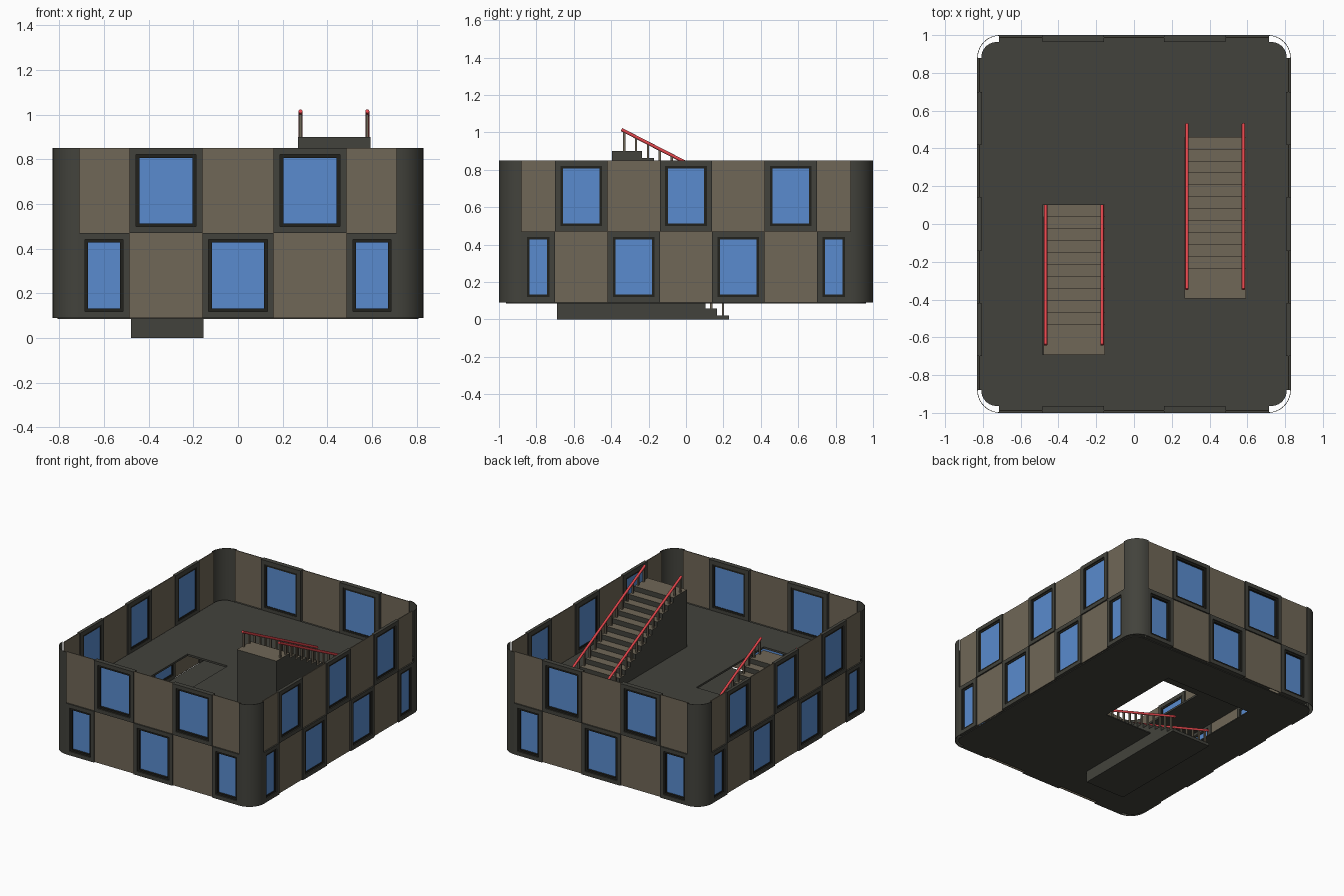
import bpy, bmesh, math
from mathutils import Matrix, Vector

if "Cube" in bpy.data.objects:
    bpy.data.objects.remove(bpy.data.objects["Cube"])


def material(name, color):
    m = bpy.data.materials.new(name)
    m.diffuse_color = (*color, 1)
    m.use_nodes = True
    m.node_tree.nodes["Principled BSDF"].inputs["Base Color"].default_value = m.diffuse_color
    return m


DARK = material("dark_concrete", (0.055, 0.055, 0.045))
BROWN = material("brown_panel", (0.16, 0.135, 0.095))
BLACK = material("window_seal", (0.015, 0.015, 0.012))
BLUE = material("glass_blue", (0.10, 0.26, 0.62))
RED = material("rail_red", (0.75, 0.06, 0.07))

HX, HY = 0.83, 1.0              # half sizes of the building
Z0, STOREY = 0.09, 0.38
RAD = 0.12                      # corner radius


def finish(name, bm, *mats):
    bmesh.ops.recalc_face_normals(bm, faces=bm.faces)
    me = bpy.data.meshes.new(name)
    bm.to_mesh(me)
    bm.free()
    for m in mats:
        me.materials.append(m)
    ob = bpy.data.objects.new(name, me)
    bpy.context.collection.objects.link(ob)
    return ob


def smooth(ob):
    bpy.ops.object.select_all(action='DESELECT')
    ob.select_set(True)
    bpy.context.view_layer.objects.active = ob
    bpy.ops.object.shade_smooth_by_angle(angle=math.radians(40))


def box(bm, lo, hi, xf=Matrix()):
    lo, hi = Vector(lo), Vector(hi)
    m = xf @ Matrix.Translation((lo + hi) / 2) @ Matrix.Diagonal((*(hi - lo), 1))
    bmesh.ops.create_cube(bm, size=1, matrix=m)


def ring(bm, u0, u1, z0, z1, w, d0, d1, xf):
    """Rectangular window surround of width w"""
    box(bm, (u0, d0, z0), (u0 + w, d1, z1), xf)
    box(bm, (u1 - w, d0, z0), (u1, d1, z1), xf)
    box(bm, (u0 + w, d0, z0), (u1 - w, d1, z0 + w), xf)
    box(bm, (u0 + w, d0, z1 - w), (u1 - w, d1, z1), xf)


# Facades: alternating windows and panels on four sides, two storeys
FRONT = [-0.715, -0.485, -0.16, 0.16, 0.485, 0.715]
SIDE = [-0.88, -0.70, -0.42, -0.14, 0.14, 0.42, 0.70, 0.88]
sides = [("front", 0, HY, FRONT, 0.036), ("right", 90, HX, SIDE, 0.024),
         ("back", 180, HY, FRONT, 0.036), ("left", 270, HX, SIDE, 0.024)]
for name, ang, dist, cuts, depth in sides:
    # local frame: x along the wall, y = 0 on the outer face, +y inward
    xf = Matrix.Rotation(math.radians(ang), 4, 'Z') @ Matrix.Translation((0, -dist, 0))
    frames, seals, glass, panels = (bmesh.new() for _ in range(4))
    for level in range(2):
        a, b = Z0 + level * STOREY, Z0 + (level + 1) * STOREY
        for i, (u0, u1) in enumerate(zip(cuts, cuts[1:])):
            if (i + level) % 2 == 0:
                ring(frames, u0, u1, a, b, 0.029, 0, depth, xf)
                ring(seals, u0 + 0.029, u1 - 0.029, a + 0.029, b - 0.029,
                     0.014, 0.008, depth - 0.002, xf)
                box(glass, (u0 + 0.041, depth - 0.012, a + 0.041),
                    (u1 - 0.041, depth - 0.006, b - 0.041), xf)
            else:
                box(panels, (u0, 0.010, a), (u1, 0.016, b), xf)
    finish(name + "_window_frames", frames, DARK)
    finish(name + "_window_seals", seals, BLACK)
    finish(name + "_window_glass", glass, BLUE)
    finish(name + "_wall_panels", panels, BROWN)


def arc(cx, cy, r, start, n=10):
    return [(cx + r * math.cos(math.radians(start + 90 * k / n)),
             cy + r * math.sin(math.radians(start + 90 * k / n))) for k in range(n + 1)]


# Rounded wall corners, thin shells
corners = [(1, 1, 0), (-1, 1, 90), (-1, -1, 180), (1, -1, 270)]
for level in range(2):
    bm = bmesh.new()
    a, b = Z0 + level * STOREY, Z0 + (level + 1) * STOREY
    for sx, sy, st in corners:
        c = (sx * (HX - RAD), sy * (HY - RAD))
        loops = [[bm.verts.new((x, y, z)) for x, y in arc(*c, r, st)]
                 for r, z in ((RAD, a), (RAD, b), (RAD - 0.003, b), (RAD - 0.003, a))]
        for p, q in zip(loops, loops[1:] + loops[:1]):
            for k in range(len(p) - 1):
                bm.faces.new((p[k], p[k + 1], q[k + 1], q[k]))
        bm.faces.new([l[0] for l in loops])
        bm.faces.new([l[-1] for l in loops])
    smooth(finish(("lower", "upper")[level] + "_wall_corners", bm, DARK))


# Thin floor slabs with a stair opening
def slab(name, z, thick, hole):
    bm = bmesh.new()
    hx, hy, r = 0.808, 0.963, 0.08
    outline = [p for sx, sy, st in corners
               for p in arc(sx * (hx - r), sy * (hy - r), r, st)]
    x0, x1, y0, y1 = hole
    edges = []
    for pts in (outline, [(x0, y0), (x1, y0), (x1, y1), (x0, y1)]):
        vs = [bm.verts.new((x, y, z)) for x, y in pts]
        edges += [bm.edges.new((v, w)) for v, w in zip(vs, vs[1:] + vs[:1])]
    bmesh.ops.triangle_fill(bm, edges=edges, use_beauty=True, normal=(0, 0, 1))
    ret = bmesh.ops.extrude_face_region(bm, geom=bm.faces[:], use_keep_orig=True)
    bmesh.ops.translate(bm, vec=(0, 0, thick),
                        verts=[g for g in ret["geom"] if isinstance(g, bmesh.types.BMVert)])
    smooth(finish(name, bm, DARK))


slab("lower_floor", Z0 - 0.005, 0.008, (-0.48, 0.24, -0.01, 0.65))
slab("upper_floor", Z0 + STOREY - 0.008, 0.014, (-0.485, -0.155, -0.69, 0.10))

# Stairs: solid stepped block, climbing towards the front
N, PITCH, RISE, FIRST, LAND, W = 12, 0.0633, 0.0357, 0.022, 0.16, 0.325


def stair(name, x0, y_top, z0):
    y_foot = y_top + LAND + N * PITCH
    prof = [(y_top, z0), (y_foot, z0)]
    for k in range(N + 1):
        y, z = y_foot - k * PITCH, z0 + FIRST + k * RISE
        prof += [(y, z), (y - PITCH if k < N else y_top, z)]
    bm = bmesh.new()
    f = bm.faces.new([bm.verts.new((x0, y, z)) for y, z in prof])
    ret = bmesh.ops.extrude_face_region(bm, geom=[f], use_keep_orig=True)
    bmesh.ops.translate(bm, vec=(W, 0, 0),
                        verts=[g for g in ret["geom"] if isinstance(g, bmesh.types.BMVert)])
    bmesh.ops.recalc_face_normals(bm, faces=bm.faces)
    for f in bm.faces:
        f.material_index = 1 if f.normal.z > 0.9 else 0
    finish(name + "_steps", bm, DARK, BROWN)

    # Sloping handrails and one baluster per step
    slope = 0.513
    top = z0 + FIRST + N * RISE + 0.115
    ya, yb = y_top + 0.05, y_foot + 0.005
    rail_z = lambda y: top - slope * (y - ya)
    posts, rails = bmesh.new(), bmesh.new()
    for x in (x0 + 0.012, x0 + W - 0.014):
        for k in range(-2, N):
            y = y_top + LAND + (k + 0.5) * PITCH
            base = z0 + FIRST + (N - 1 - max(k, -1)) * RISE
            box(posts, (x - 0.006, y - 0.006, base - 0.002), (x + 0.006, y + 0.006, rail_z(y)))
        a, b = Vector((x, ya, rail_z(ya))), Vector((x, yb, rail_z(yb)))
        m = Matrix.Translation((a + b) / 2) @ (b - a).to_track_quat('Z', 'Y').to_matrix().to_4x4()
        bmesh.ops.create_cone(rails, cap_ends=True, segments=12, radius1=0.009,
                              radius2=0.009, depth=(b - a).length, matrix=m)
    finish(name + "_balusters", posts, BROWN)
    smooth(finish(name + "_handrails", rails, RED))


stair("lower_stair", -0.48, -0.69, 0.0)
stair("upper_stair", 0.268, -0.395, 0.45)
